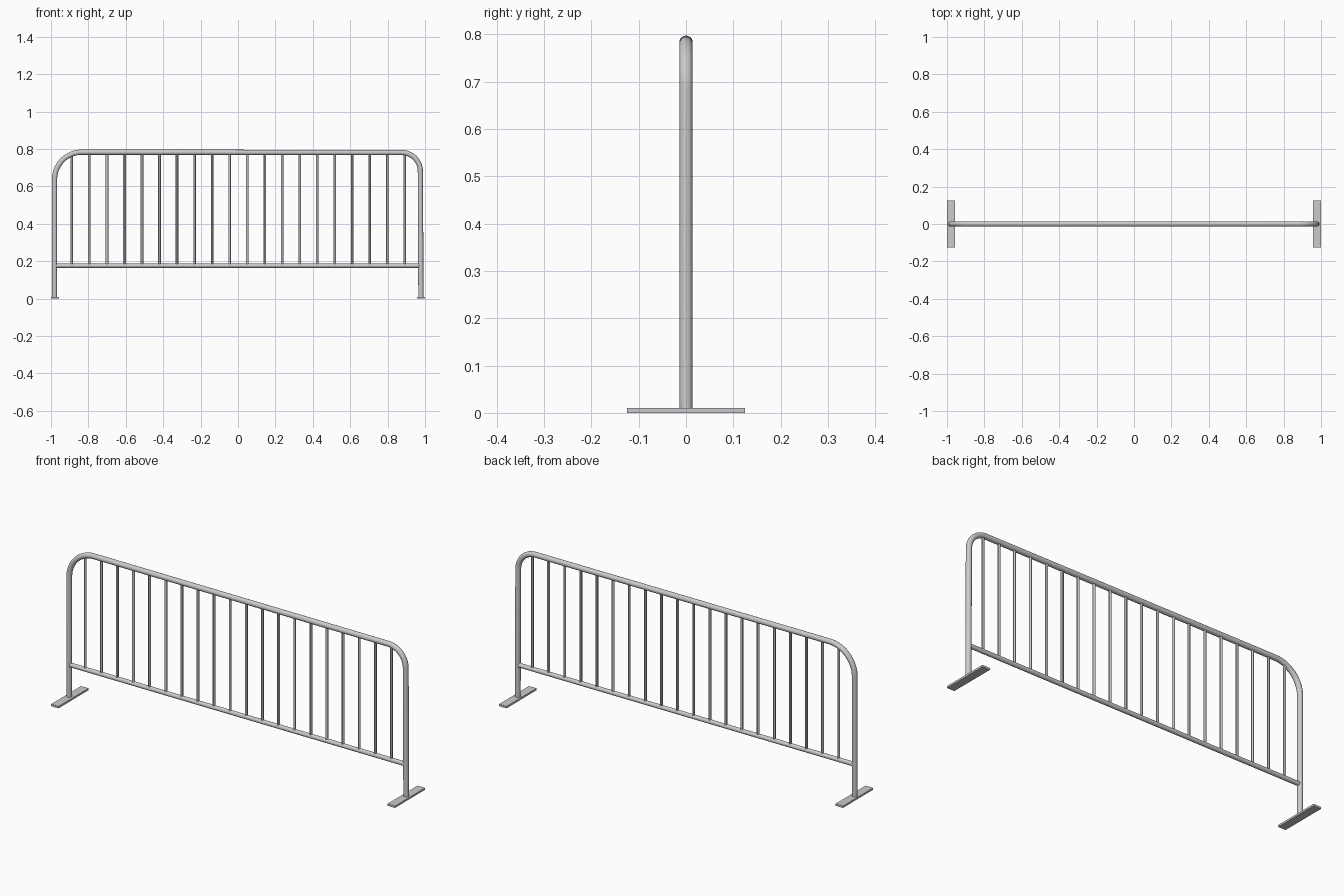
import bpy
from math import sin, cos, pi

if "Cube" in bpy.data.objects:
    bpy.data.objects.remove(bpy.data.objects["Cube"])


def tube(name, points, radius, sides=16):
    """Sweep a round, capped tube along a path of points."""
    curve = bpy.data.curves.new(name, 'CURVE')
    curve.dimensions = '3D'
    curve.bevel_depth = radius
    curve.bevel_resolution = sides // 2 - 2
    curve.use_fill_caps = True
    spline = curve.splines.new('POLY')
    spline.points.add(len(points) - 1)
    for p, co in zip(spline.points, points):
        p.co = (*co, 1)
    obj = bpy.data.objects.new(name, curve)
    bpy.context.collection.objects.link(obj)
    bpy.ops.object.select_all(action='DESELECT')
    obj.select_set(True)
    bpy.context.view_layer.objects.active = obj
    bpy.ops.object.convert(target='MESH')
    bpy.ops.object.shade_smooth_by_angle()
    return bpy.context.object


def box(name, center, size):
    bpy.ops.mesh.primitive_cube_add(size=1, location=center)
    obj = bpy.context.object
    obj.name = name
    obj.scale = size
    bpy.ops.object.transform_apply(location=False, rotation=False)
    return obj


def corner(cx, cz, r, start, steps=14):
    """Quarter bend, swept clockwise from the start angle."""
    angles = [start - pi / 2 * i / steps for i in range(steps + 1)]
    return [(cx + r * cos(a), 0, cz + r * sin(a)) for a in angles]


# Hooped frame: posts and top rail in one bent tube, right bend tighter
left, right, top = -0.981, 0.975, 0.783
rl, rr = 0.145, 0.10
path = [(left, 0, 0.008)]
path += corner(left + rl, top - rl, rl, pi)
path += corner(right - rr, top - 0.002 - rr, rr, pi / 2)
path += [(right + 0.003, 0, 0.008)]
tube("outer_frame", path, 0.014, 20)

# Bottom rail between the posts
tube("bottom_rail", [(-0.972, 0, 0.176), (0.970, 0, 0.176)], 0.0115)

# Evenly spaced upright bars
count, first, last = 20, -0.888, 0.892
for i in range(count):
    x = first + (last - first) * i / (count - 1)
    tube(f"upright_bar_{i + 1}", [(x, 0, 0.178), (x, 0, 0.776)], 0.007, 12)

# Flat foot plates
for side, name in ((-1, "left_foot"), (1, "right_foot")):
    box(name, (side * 0.978, 0, 0.005), (0.044, 0.25, 0.01))
